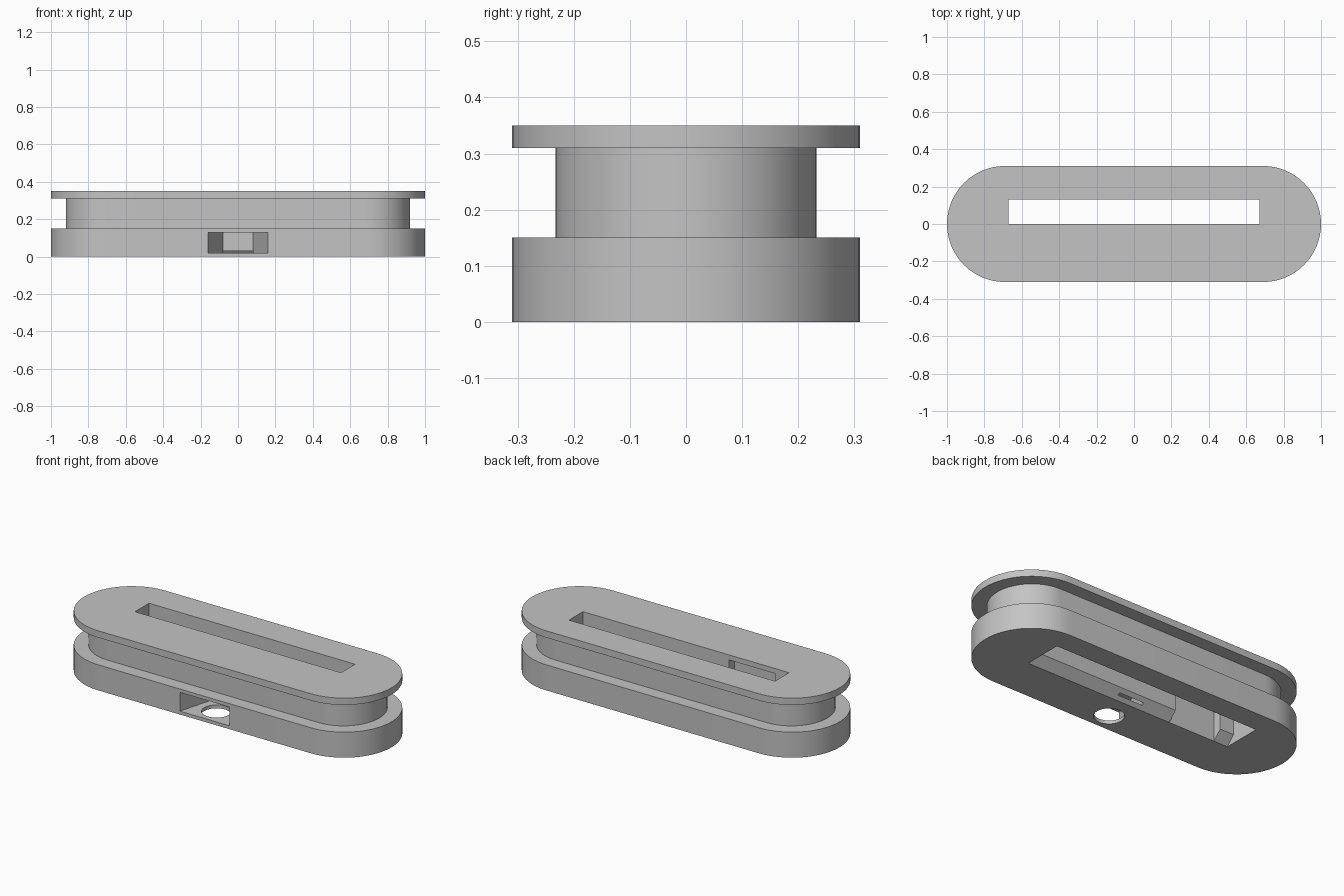
import bpy, bmesh, math

if "Cube" in bpy.data.objects:
    bpy.data.objects.remove(bpy.data.objects["Cube"])

grey = bpy.data.materials.new("light_grey")
grey.diffuse_color = (0.55, 0.55, 0.55, 1)
grey.use_nodes = True
grey.node_tree.nodes["Principled BSDF"].inputs["Base Color"].default_value = grey.diffuse_color


def make_object(name, bm):
    bmesh.ops.recalc_face_normals(bm, faces=bm.faces[:])
    mesh = bpy.data.meshes.new(name)
    bm.to_mesh(mesh)
    bm.free()
    mesh.materials.append(grey)
    obj = bpy.data.objects.new(name, mesh)
    bpy.context.collection.objects.link(obj)
    return obj


def loft(name, loops):
    """Closed solid through a list of matching vertex loops."""
    bm = bmesh.new()
    rings = [[bm.verts.new(p) for p in loop] for loop in loops]
    n = len(rings[0])
    for a, b in zip(rings, rings[1:]):
        for i in range(n):
            j = (i + 1) % n
            bm.faces.new((a[i], a[j], b[j], b[i]))
    bm.faces.new(rings[0][::-1])
    bm.faces.new(rings[-1])
    return make_object(name, bm)


def stadium(half_length, radius, z, steps=32):
    """Rounded-end outline at height z."""
    pts = []
    for side in (1, -1):
        for i in range(steps + 1):
            a = -math.pi / 2 + math.pi * i / steps
            pts.append((side * (half_length - radius + radius * math.cos(a)),
                        side * radius * math.sin(a), z))
    return pts


def prism_z(name, outline, z0, z1):
    return loft(name, [[(x, y, z) for x, y in outline] for z in (z0, z1)])


def cut(target, cutter):
    cutter.hide_render = True
    mod = target.modifiers.new("cut", 'BOOLEAN')
    mod.operation = 'DIFFERENCE'
    mod.solver = 'EXACT'
    mod.object = cutter
    bpy.context.view_layer.objects.active = target
    bpy.ops.object.modifier_apply(modifier=mod.name)
    bpy.data.objects.remove(cutter)


# Body: thick base, narrower neck, thin top flange
OUTER, NECK = (1.0, 0.31), (0.92, 0.233)
levels = [(OUTER, 0), (OUTER, 0.15), (NECK, 0.15),
          (NECK, 0.31), (OUTER, 0.31), (OUTER, 0.35)]
body = loft("spool_body", [stadium(*size, z) for size, z in levels])

# Long slot through the body, with flared lower mouth
profile = [(-0.06, -0.01), (0.19, -0.01), (0.13, 0.05),
           (0.13, 0.40), (0.0, 0.40), (0.0, 0.05)]
cut(body, loft("slot_cutter",
               [[(x, y, z) for y, z in profile] for x in (-0.67, 0.67)]))

# Recess in the front wall of the slot, closed under the flange
cut(body, prism_z("recess_cutter",
                  [(-0.58, -0.05), (-0.28, -0.05), (-0.28, 0.06), (-0.58, 0.06)],
                  -0.02, 0.32))

# Tapered port in the front of the base
y0, y1 = -0.32, -0.02
cut(body, prism_z("port_cutter",
                  [(-0.163, y0), (0.163, y0), (0.08, y1), (-0.08, y1)],
                  0.02, 0.13))

# Round hole through the floor of the port
circle = [(0.08 * math.cos(math.tau * i / 32), -0.2 + 0.08 * math.sin(math.tau * i / 32))
          for i in range(32)]
cut(body, prism_z("floor_hole_cutter", circle, -0.05, 0.06))

# Smooth round ends, sharp edges
bpy.ops.object.select_all(action='DESELECT')
body.select_set(True)
bpy.context.view_layer.objects.active = body
bpy.ops.object.shade_smooth_by_angle(angle=math.radians(30))
